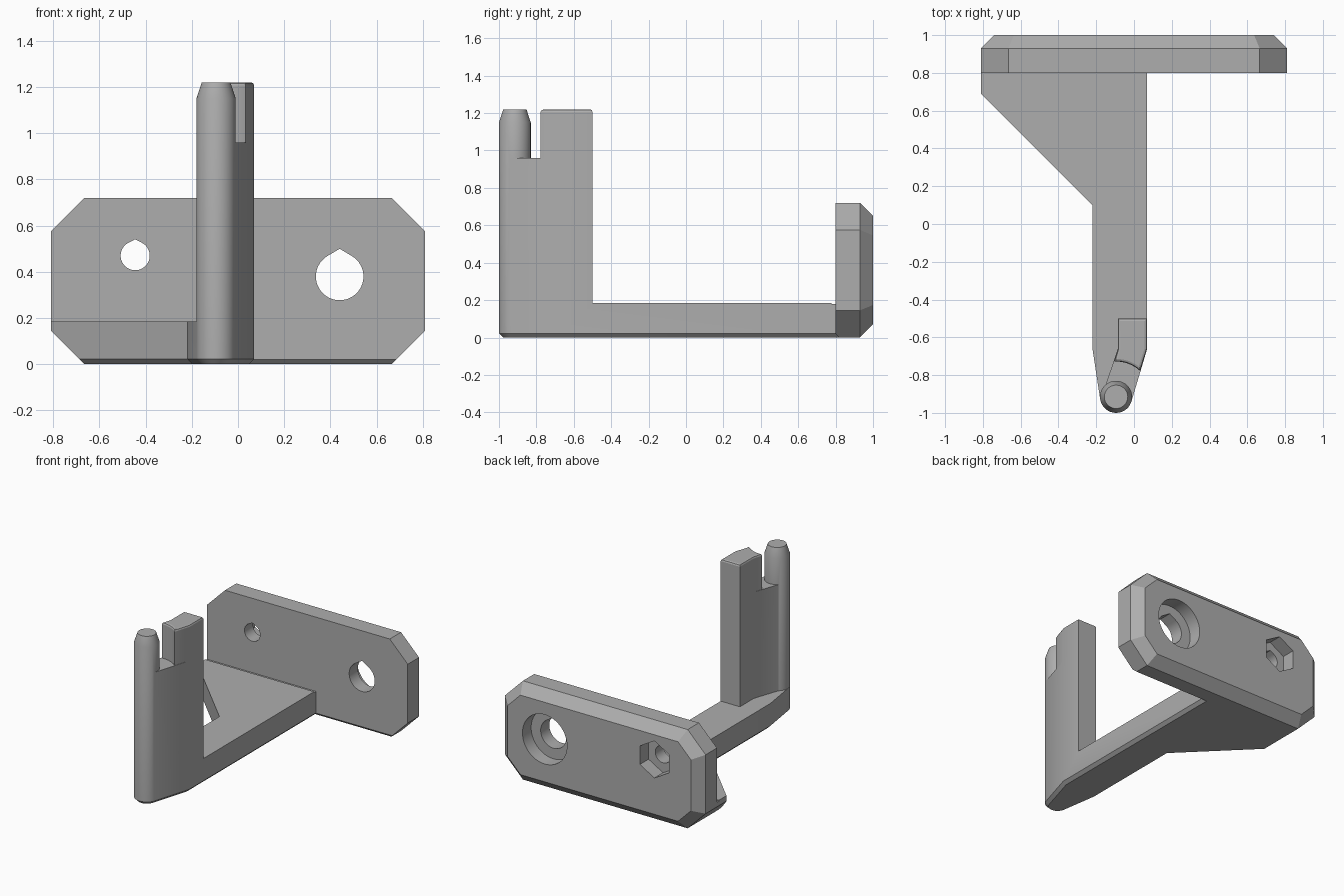
import bpy, bmesh
from math import acos, cos, sin, radians, degrees

cube = bpy.data.objects.get("Cube")
if cube:
    bpy.data.objects.remove(cube)

grey = bpy.data.materials.new("plain_grey")
grey.use_nodes = True
COLOUR = (0.42, 0.42, 0.42, 1)
grey.diffuse_color = COLOUR
grey.node_tree.nodes["Principled BSDF"].inputs["Base Color"].default_value = COLOUR

TIP = (-0.095, -0.915)   # centre of the pin
PIN_R = 0.085


def arc(centre, r, start, end, steps):
    angles = [radians(start + (end - start) * i / steps) for i in range(steps + 1)]
    return [(centre[0] + r * cos(a), centre[1] + r * sin(a)) for a in angles]


def prism(name, outline, lo, hi, upright=False, bevels=()):
    """Extrude an outline along z, or along y if upright. Bevels: (edge rule, width, segments)."""
    bm = bmesh.new()
    base = bm.faces.new([bm.verts.new((x, y, lo)) for x, y in outline])
    new = bmesh.ops.extrude_face_region(bm, geom=[base])["geom"]
    bmesh.ops.translate(bm, vec=(0, 0, hi - lo),
                        verts=[v for v in new if isinstance(v, bmesh.types.BMVert)])
    if upright:
        for v in bm.verts:
            v.co.yz = v.co.zy
    bmesh.ops.recalc_face_normals(bm, faces=bm.faces)
    for rule, width, segments in bevels:
        edges = [e for e in bm.edges if all(rule(v.co) for v in e.verts)]
        bmesh.ops.bevel(bm, geom=edges, offset=width, segments=segments,
                        profile=0.5, affect='EDGES')
    return finish(name, bm)


def finish(name, bm):
    bmesh.ops.recalc_face_normals(bm, faces=bm.faces)
    mesh = bpy.data.meshes.new(name)
    bm.to_mesh(mesh)
    bm.free()
    mesh.materials.append(grey)
    ob = bpy.data.objects.new(name, mesh)
    bpy.context.collection.objects.link(ob)
    return ob


def combine(target, other, operation):
    mod = target.modifiers.new(operation.lower(), 'BOOLEAN')
    mod.operation, mod.object, mod.solver = operation, other, 'EXACT'
    bpy.context.view_layer.objects.active = target
    bpy.ops.object.modifier_apply(modifier=mod.name)
    bpy.data.objects.remove(other)


def teardrop(centre, r, rise):
    half = degrees(acos(r / rise))
    return arc(centre, r, 90 + half, 450 - half, 40) + [(centre[0], centre[1] + rise)]


# Mounting plate: clipped rectangle, chamfered at the back and along the front foot
W, H, C = 0.81, 0.72, 0.145
octagon = [(W, C), (W, H - C), (W - C, H), (C - W, H),
           (-W, H - C), (-W, C), (C - W, 0), (W - C, 0)]
plate = prism("mounting_plate", octagon, 0.8, 1, True, [
    (lambda p: p.y > 0.99, 0.07, 1),
    (lambda p: p.y < 0.81 and p.z < 0.01, 0.02, 1)])

# Screw holes with a round counterbore and a hexagonal nut pocket
BIG, SMALL = (0.44, 0.38), (-0.445, 0.47)
for outline, start in ((teardrop(BIG, 0.103, 0.12), 0.7),
                       (arc(BIG, 0.18, 0, 354, 59), 0.9),
                       (teardrop(SMALL, 0.063, 0.071), 0.7),
                       (arc(SMALL, 0.135, 30, 330, 5), 0.9)):
    combine(plate, prism("hole_cutter", outline, start, 1.1, True), 'DIFFERENCE')

# Arm with a gusset on one side and a rounded tip
arm_outline = [(0.07, 0.85), (0.07, -0.66)] + arc(TIP, PIN_R, -20, -170, 15) + [
    (-0.22, -0.66), (-0.22, 0.1), (-W, 0.69), (-W, 0.85)]
arm = prism("arm", arm_outline, 0, 0.185, bevels=[(lambda p: p.z < 0.01, 0.022, 1)])

# Clip the gusset corner in line with the plate
bm = bmesh.new()
bm.from_mesh(arm.data)
cut = bmesh.ops.bisect_plane(bm, geom=bm.verts[:] + bm.edges[:] + bm.faces[:],
                             plane_co=(-W, 0, C), plane_no=(-1, 0, -1), clear_outer=True)
bmesh.ops.holes_fill(bm, edges=[e for e in bm.edges if e.is_boundary])
bmesh.ops.recalc_face_normals(bm, faces=bm.faces)
bm.to_mesh(arm.data)
bm.free()

# Shallow relief where the arm meets the plate
combine(arm, prism("relief_cutter", [(-1, 0.778), (0.2, 0.778), (0.2, 0.9), (-1, 0.9)],
                   0.178, 0.3), 'DIFFERENCE')

# Upright column
back = [(0.07, -0.5), (0.07, -0.66)]
column = prism("column", back + arc(TIP, PIN_R, -20, -230, 21)
               + [(-0.085, -0.66), (-0.085, -0.5)], 0.1, 0.96)

# Key block standing behind the pin, hollowed around it
key = prism("key_block", back + arc(TIP, 0.187, 47, 93, 10)
            + [(-0.085, -0.66), (-0.085, -0.5)], 0.9, 1.22,
            bevels=[(lambda p: p.z > 1.21, 0.014, 2)])

# Pin with a tapered top
pin = prism("pin", arc(TIP, PIN_R, 0, 350, 35), 0.9, 1.22)
bm = bmesh.new()
bm.from_mesh(pin.data)
cap = max(bm.faces, key=lambda f: f.calc_center_median().z)
body = bmesh.ops.extrude_face_region(bm, geom=[cap])["geom"]
bmesh.ops.delete(bm, geom=[cap], context='FACES_ONLY')
top = [v for v in body if isinstance(v, bmesh.types.BMVert)]
for v in bm.verts:
    if v in top:
        v.co.x = TIP[0] + (v.co.x - TIP[0]) * 0.73
        v.co.y = TIP[1] + (v.co.y - TIP[1]) * 0.73
    elif v.co.z > 1.2:
        v.co.z = 1.15
bm.to_mesh(pin.data)
bm.free()

# Fuse everything into one solid
for part in (key, pin):
    combine(column, part, 'UNION')
combine(arm, column, 'UNION')
combine(plate, arm, 'UNION')
plate.name = "wall_bracket"

# Clean flat seams, then smooth the round parts
bm = bmesh.new()
bm.from_mesh(plate.data)
bmesh.ops.remove_doubles(bm, verts=bm.verts, dist=0.0002)
bmesh.ops.dissolve_limit(bm, angle_limit=radians(0.5), verts=bm.verts, edges=bm.edges)
bm.to_mesh(plate.data)
bm.free()
bpy.ops.object.select_all(action='DESELECT')
plate.select_set(True)
bpy.context.view_layer.objects.active = plate
bpy.ops.object.shade_smooth_by_angle(angle=radians(20))
